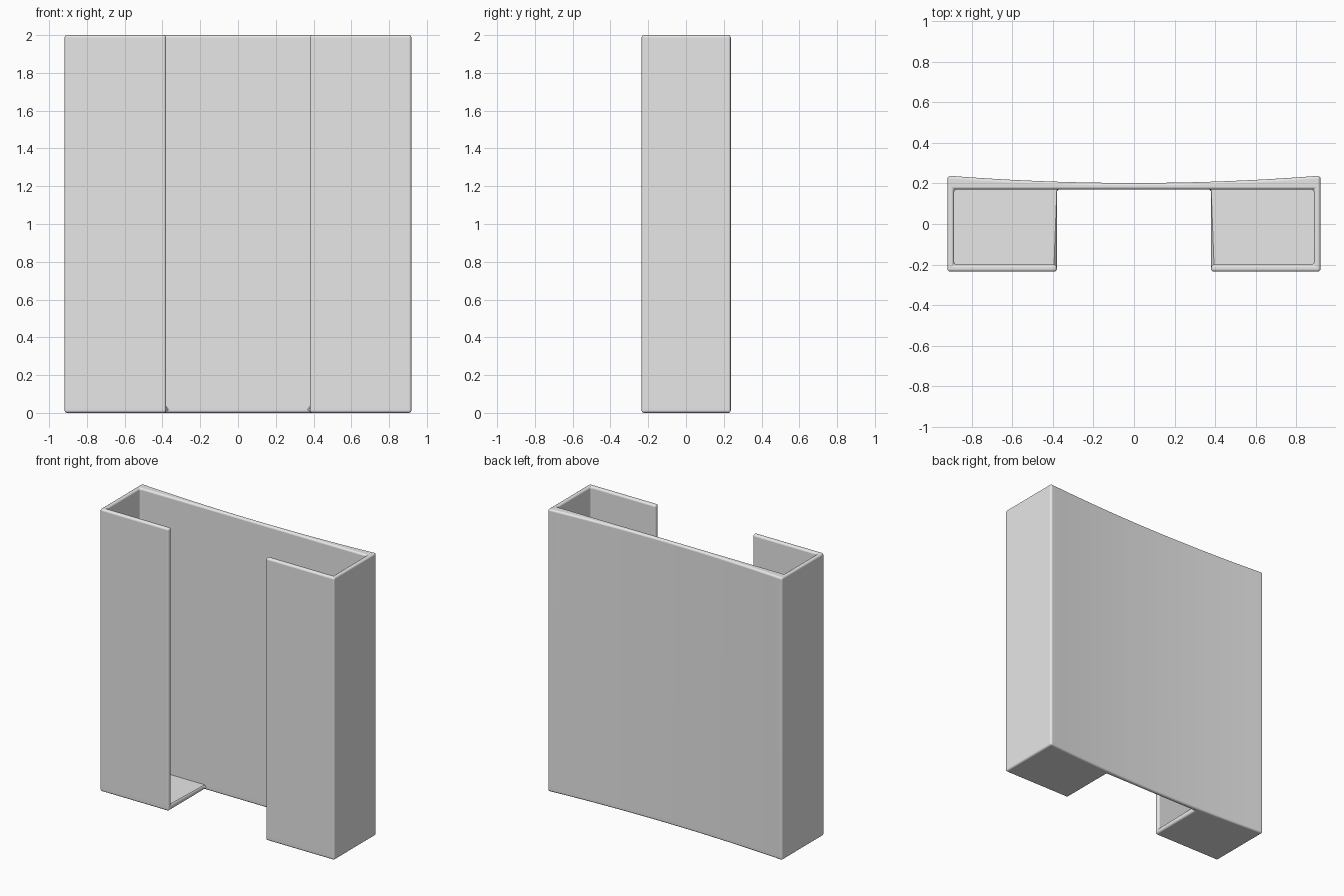
import bpy, bmesh

cube = bpy.data.objects.get("Cube")
if cube:
    bpy.data.objects.remove(cube, do_unlink=True)

# Overall sizes
HALF_W, FRONT, BACK, HEIGHT = 0.918, -0.235, 0.238, 2.0
IN_X, IN_FRONT, IN_BACK = 0.886, -0.2, 0.17
GAP, FLOOR, SAG, STEPS = 0.38, 0.035, 0.036, 24

grey = bpy.data.materials.new("plain grey")
grey.use_nodes = True
colour = (0.8, 0.8, 0.8, 1)
grey.diffuse_color = colour
grey.node_tree.nodes["Principled BSDF"].inputs["Base Color"].default_value = colour

bm = bmesh.new()
corners = {}


def vert(x, y):
    # Shared vertices keep the floors welded to the walls
    key = (round(x, 4), round(y, 4))
    if key not in corners:
        corners[key] = bm.verts.new((x, y, 0))
    return corners[key]


def face(points):
    return bm.faces.new([vert(x, y) for x, y in points])


def raise_faces(faces, height):
    out = bmesh.ops.extrude_face_region(bm, geom=faces)["geom"]
    verts = [g for g in out if isinstance(g, bmesh.types.BMVert)]
    bmesh.ops.translate(bm, verts=verts, vec=(0, 0, height))
    return [g for g in out if isinstance(g, bmesh.types.BMFace)]


# Wall outline: open front channel with a gently hollow back
right_half = [(GAP, IN_FRONT), (GAP, FRONT), (HALF_W, FRONT)]
arc = []
for i in range(STEPS + 1):
    t = 1 - 2 * i / STEPS
    arc.append((HALF_W * t, BACK - SAG * (1 - t * t)))
inner = [(GAP, IN_BACK), (IN_X, IN_BACK), (IN_X, IN_FRONT)]
mirror = lambda pts: [(-x, y) for x, y in reversed(pts)]
face(right_half + arc + mirror(right_half) + mirror(inner) + inner)

# Pocket floors, one on each side
pocket = [(GAP, IN_FRONT), (IN_X, IN_FRONT), (IN_X, IN_BACK), (GAP, IN_BACK)]
face(pocket)
face(mirror(pocket))

# Raise the base slab, then the walls alone
tops = raise_faces(list(bm.faces), FLOOR)
wall_top = max(tops, key=lambda f: len(f.verts))
raise_faces([wall_top], HEIGHT - FLOOR)
bmesh.ops.recalc_face_normals(bm, faces=bm.faces)

mesh = bpy.data.meshes.new("holder_body")
bm.to_mesh(mesh)
bm.free()
mesh.materials.append(grey)
body = bpy.data.objects.new("holder_body", mesh)
bpy.context.collection.objects.link(body)

# Rounded edges and smooth shading
bpy.ops.object.select_all(action="DESELECT")
body.select_set(True)
bpy.context.view_layer.objects.active = body
bevel = body.modifiers.new("rounded_edges", "BEVEL")
bevel.width = 0.014
bevel.segments = 4
bevel.limit_method = "ANGLE"
bevel.angle_limit = 0.6
bpy.ops.object.modifier_apply(modifier=bevel.name)
bpy.ops.object.shade_smooth_by_angle(angle=0.6)
normals = body.modifiers.new("flat_panels", "WEIGHTED_NORMAL")
normals.keep_sharp = True
